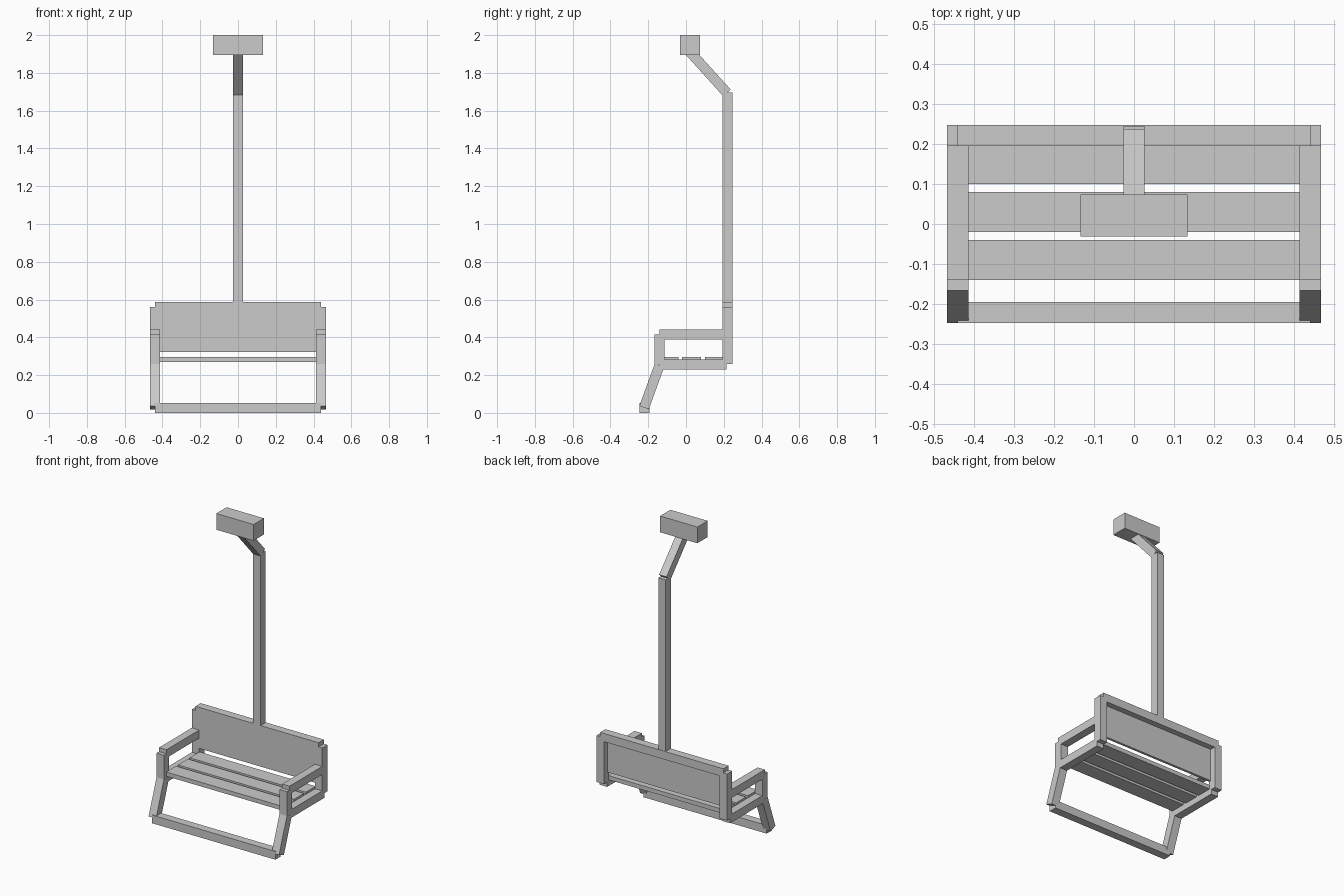
import bpy, math
from mathutils import Vector

if "Cube" in bpy.data.objects:
    bpy.data.objects.remove(bpy.data.objects["Cube"])

grey = bpy.data.materials.new("painted grey")
grey.diffuse_color = (0.6, 0.6, 0.6, 1)
grey.use_nodes = True
grey.node_tree.nodes["Principled BSDF"].inputs["Base Color"].default_value = grey.diffuse_color
T = 0.053  # square tube thickness


def box(name, x, y, z):
    """Box from (min, max) ranges."""
    r = (x, y, z)
    bpy.ops.mesh.primitive_cube_add(size=1, location=[(a + b) / 2 for a, b in r])
    o = bpy.context.object
    o.name = name
    o.scale = [b - a for a, b in r]
    bpy.ops.object.transform_apply(location=False, rotation=False, scale=True)
    o.data.materials.append(grey)
    return o


def slanted_tube(name, x, start, end):
    """Square tube between two (y, z) points."""
    a, b = Vector((x, *start)), Vector((x, *end))
    d = b - a
    h = d.length / 2
    o = box(name, (-T / 2, T / 2), (-T / 2, T / 2), (-h, h))
    o.location = (a + b) / 2
    o.rotation_euler = (math.atan2(-d.y, d.z), 0, 0)
    return o


# Cable grip and hanger
box("cable_grip", (-0.133, 0.133), (-0.031, 0.074), (1.895, 2.0))
slanted_tube("hanger_bend", 0, (0.02, 1.912), (0.217, 1.694))
box("hanger_pole", (-T / 2, T / 2), (0.192, 0.245), (0.56, 1.695))

# Backrest
box("back_top_rail", (-0.44, 0.44), (0.194, 0.247), (0.534, 0.587))
box("back_panel", (-0.415, 0.415), (0.194, 0.21), (0.322, 0.54))

# Seat slats
for i, y in enumerate((-0.14, -0.02, 0.1)):
    box(f"seat_slat_{i + 1}", (-0.415, 0.415), (y, y + 0.1), (0.27, 0.297))

# Side frames
for side, s in (("left", -1), ("right", 1)):
    x = tuple(sorted((s * 0.413, s * 0.466)))
    box(f"{side}_back_post", x, (0.194, 0.247), (0.26, 0.56))
    box(f"{side}_armrest", x, (-0.14, 0.22), (0.388, 0.441))
    box(f"{side}_seat_rail", x, (-0.14, 0.215), (0.23, 0.283))
    box(f"{side}_front_post", x, (-0.166, -0.113), (0.255, 0.415))
    slanted_tube(f"{side}_leg", s * 0.4395, (-0.14, 0.253), (-0.222, 0.028))

# Footrest
box("footrest_bar", (-0.44, 0.44), (-0.247, -0.194), (0, 0.053))
